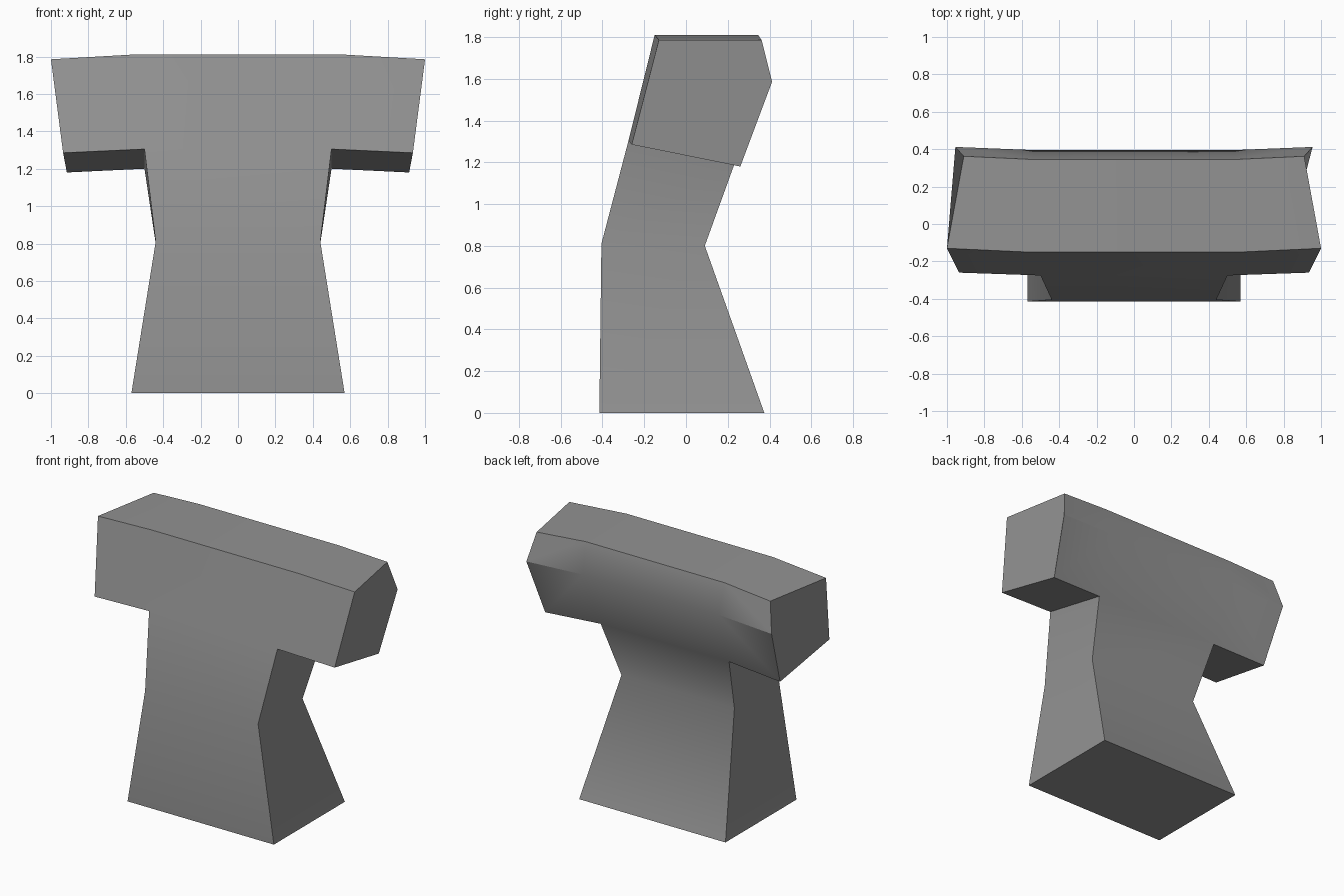
import bpy
import bmesh
import math

cube = bpy.data.objects.get("Cube")
if cube:
    bpy.data.objects.remove(cube, do_unlink=True)

# One plain grey material
grey = bpy.data.materials.new("plain_grey")
grey.use_nodes = True
colour = (0.29, 0.29, 0.29, 1)
grey.diffuse_color = colour
grey.node_tree.nodes["Principled BSDF"].inputs["Base Color"].default_value = colour

# Left half of the torso: front edge and back edge, bottom to top
FRONT = [(0.57, -0.415, 0), (0.44, -0.405, 0.81), (0.50, -0.275, 1.305), (0.57, -0.15, 1.81)]
BACK = [(0.57, 0.375, 0), (0.44, 0.09, 0.80), (0.50, 0.235, 1.20),
        (0.53, 0.395, 1.60), (0.54, 0.345, 1.81)]
# Sleeve opening: front bottom, front top, back top, back middle, back bottom
CUFF = [(0.935, -0.26, 1.285), (1.0, -0.13, 1.785), (0.91, 0.362, 1.785),
        (0.955, 0.412, 1.585), (0.915, 0.26, 1.18)]

bm = bmesh.new()


def side_verts(points, sign):
    return [bm.verts.new((sign * x, y, z)) for x, y, z in points]


def strip(a, b, closed=False):
    count = len(a) if closed else len(a) - 1
    for i in range(count):
        j = (i + 1) % len(a)
        bm.faces.new((a[i], a[j], b[j], b[i]))


fronts, backs, creases = [], [], []
for sign in (1, -1):
    front = side_verts(FRONT, sign)
    back = side_verts(BACK, sign)
    cuff = side_verts(CUFF, sign)
    # Flanks below the sleeve
    strip(front[:3], back[:3])
    # Sleeve tube and its flat end
    root = [front[2], front[3], back[4], back[3], back[2]]
    strip(root, cuff, closed=True)
    bm.faces.new(cuff)
    creases.append(bm.edges.get((root[3], cuff[3])))
    fronts.append(front)
    backs.append(back)

# Front and back panels, base and shoulder top
strip(*fronts)
strip(*backs)
for i in (0, -1):
    bm.faces.new((fronts[0][i], fronts[1][i], backs[1][i], backs[0][i]))

# Soft shading along the panels, crisp edges elsewhere
bmesh.ops.recalc_face_normals(bm, faces=bm.faces)
for face in bm.faces:
    face.smooth = True
for edge in bm.edges:
    edge.smooth = edge.calc_face_angle(0) < math.radians(45) and edge not in creases

mesh = bpy.data.meshes.new("shirt_body")
bm.to_mesh(mesh)
bm.free()
mesh.materials.append(grey)
shirt = bpy.data.objects.new("shirt_body", mesh)
bpy.context.collection.objects.link(shirt)
